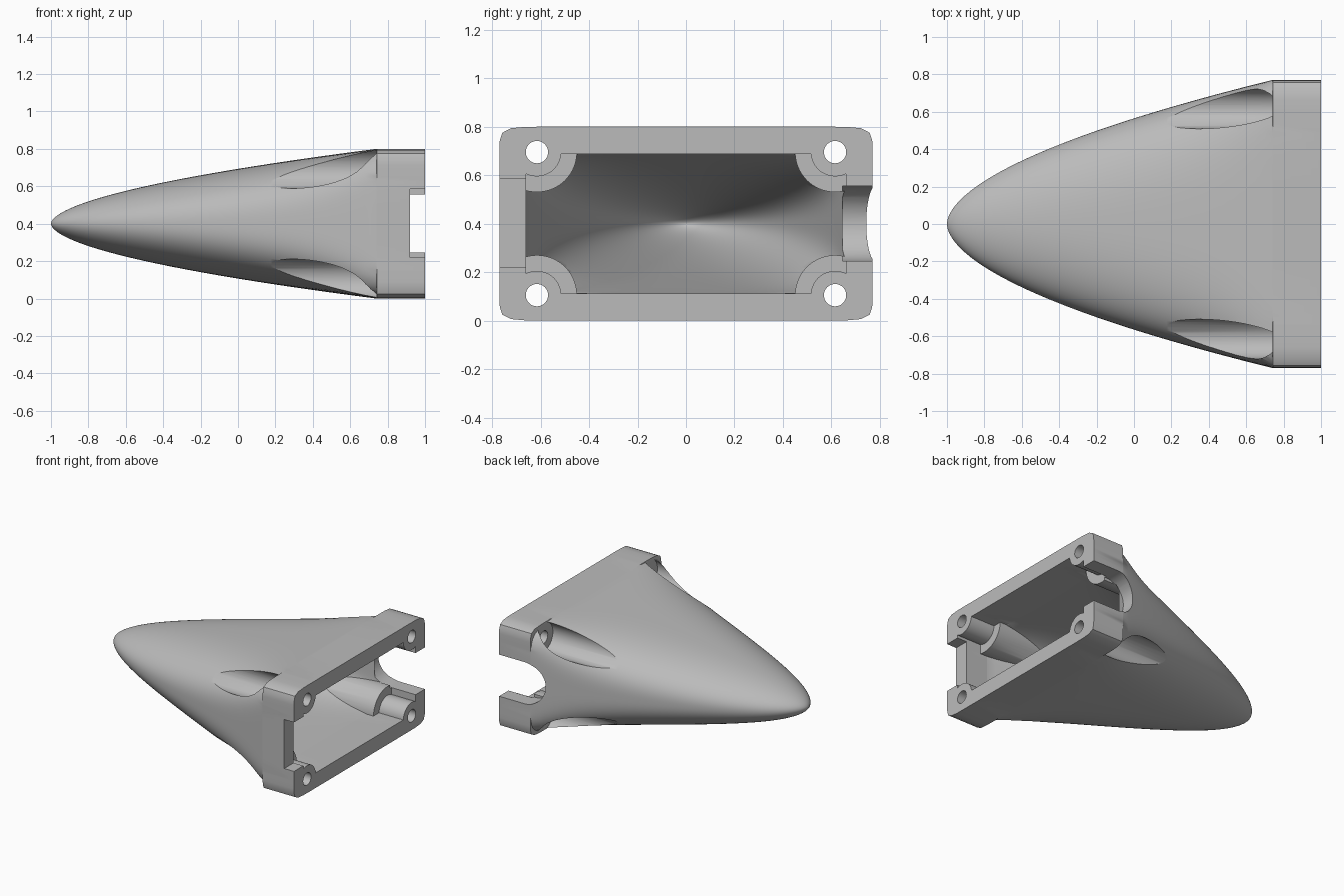
import bpy, bmesh, math
from mathutils import Matrix, Vector

cube = bpy.data.objects.get("Cube")
if cube:
    bpy.data.objects.remove(cube, do_unlink=True)

MID = 0.4        # height of the centre line
FLANGE = 0.74    # where the tapered body meets the flange
SEGMENTS = 128

grey = bpy.data.materials.new("plain grey")
grey.use_nodes = True
grey.diffuse_color = (0.5, 0.5, 0.5, 1)
grey.node_tree.nodes["Principled BSDF"].inputs["Base Color"].default_value = grey.diffuse_color


def finish(name, bm):
    bmesh.ops.recalc_face_normals(bm, faces=bm.faces)
    mesh = bpy.data.meshes.new(name)
    bm.to_mesh(mesh)
    bm.free()
    mesh.materials.append(grey)
    obj = bpy.data.objects.new(name, mesh)
    bpy.context.collection.objects.link(obj)
    return obj


def section(x, half_y, half_z, power):
    """Rounded rectangular outline across the x axis."""
    points = []
    for i in range(SEGMENTS):
        a = 2 * math.pi * (i + 0.5) / SEGMENTS
        c, s = math.cos(a), math.sin(a)
        r = (abs(c) ** power + abs(s) ** power) ** (-1 / power)
        points.append((x, half_y * c * r, MID + half_z * s * r))
    return points


def nose(name, tip, half_y, half_z, end, end_power):
    """Blunt tapering shell with a straight section at its wide end."""
    rings = []
    steps = 56
    for i in range(1, steps + 1):
        t = (i / steps) ** 2
        size = t ** 0.56
        power = 2 + 1.9 * t ** 2 + 4 * t ** 12
        rings.append(section(tip + (FLANGE - tip) * t, half_y * size, half_z * size, power))
    rings.append(section(FLANGE + 0.002, half_y, half_z, end_power))
    rings.append(section(end, half_y, half_z, end_power))
    bm = bmesh.new()
    loops = [[bm.verts.new(p) for p in ring] for ring in rings]
    apex = bm.verts.new((tip, 0, MID))
    for j in range(SEGMENTS):
        k = (j + 1) % SEGMENTS
        bm.faces.new((apex, loops[0][j], loops[0][k]))
        for a, b in zip(loops, loops[1:]):
            bm.faces.new((a[j], b[j], b[k], a[k]))
    bm.faces.new(loops[-1])
    return finish(name, bm)


def rod(name, x0, x1, y, z, radius):
    bm = bmesh.new()
    place = Matrix.Translation(((x0 + x1) / 2, y, z)) @ Matrix.Rotation(math.pi / 2, 4, 'Y')
    bmesh.ops.create_cone(bm, cap_ends=True, segments=64, radius1=radius,
                          radius2=radius, depth=x1 - x0, matrix=place)
    return finish(name, bm)


def slab(name, outline, y0, y1):
    """Prism with an x-z outline, running along y."""
    bm = bmesh.new()
    face = bm.faces.new([bm.verts.new((x, y0, z)) for x, z in outline])
    new = bmesh.ops.extrude_face_region(bm, geom=[face])["geom"]
    moved = [v for v in new if isinstance(v, bmesh.types.BMVert)]
    bmesh.ops.translate(bm, verts=moved, vec=Vector((0, y1 - y0, 0)))
    return finish(name, bm)


def cut(target, cutter):
    mod = target.modifiers.new("cut", 'BOOLEAN')
    mod.operation = 'DIFFERENCE'
    mod.solver = 'EXACT'
    mod.object = cutter
    bpy.context.view_layer.objects.active = target
    bpy.ops.object.modifier_apply(modifier=mod.name)
    bpy.data.objects.remove(cutter, do_unlink=True)


corners = [(sy * 0.615, MID + sz * 0.295) for sy in (-1, 1) for sz in (-1, 1)]

# Tapered housing with its rectangular flange
housing = nose("nose_housing", -1, 0.77, 0.4, 1, 20)

# Hollow inside, leaving stepped screw bosses in the corners
cavity = nose("cavity_cutter", -0.9, 0.66, 0.288, 1.05, 30)
for y, z in corners:
    cut(cavity, rod("boss_wide", -0.1, 0.8, y, z, 0.165))
    cut(cavity, rod("boss_narrow", 0.7, 1.1, y, z, 0.1))
cut(housing, cavity)

# Screw head pockets and through holes
for y, z in corners:
    cut(housing, rod("pocket_cutter", -0.1, FLANGE, y, z, 0.106))
    cut(housing, rod("hole_cutter", 0.6, 1.1, y, z, 0.046))

# Shallow notch in the front wall
cut(housing, slab("shallow_notch_cutter",
                  [(0.92, 0.22), (1.1, 0.22), (1.1, 0.585), (0.92, 0.585)], -0.9, -0.655))

# Deep round-ended notch in the back wall
radius = 0.155
arc = [(0.79 - radius * math.sin(math.pi * i / 32), MID + radius * math.cos(math.pi * i / 32))
       for i in range(33)]
cut(housing, slab("round_notch_cutter",
                  arc + [(1.1, MID - radius), (1.1, MID + radius)], 0.645, 0.9))

# Smooth skin with crisp machined edges
bpy.ops.object.select_all(action='DESELECT')
housing.select_set(True)
bpy.context.view_layer.objects.active = housing
bpy.ops.object.shade_smooth_by_angle(angle=math.radians(30))
